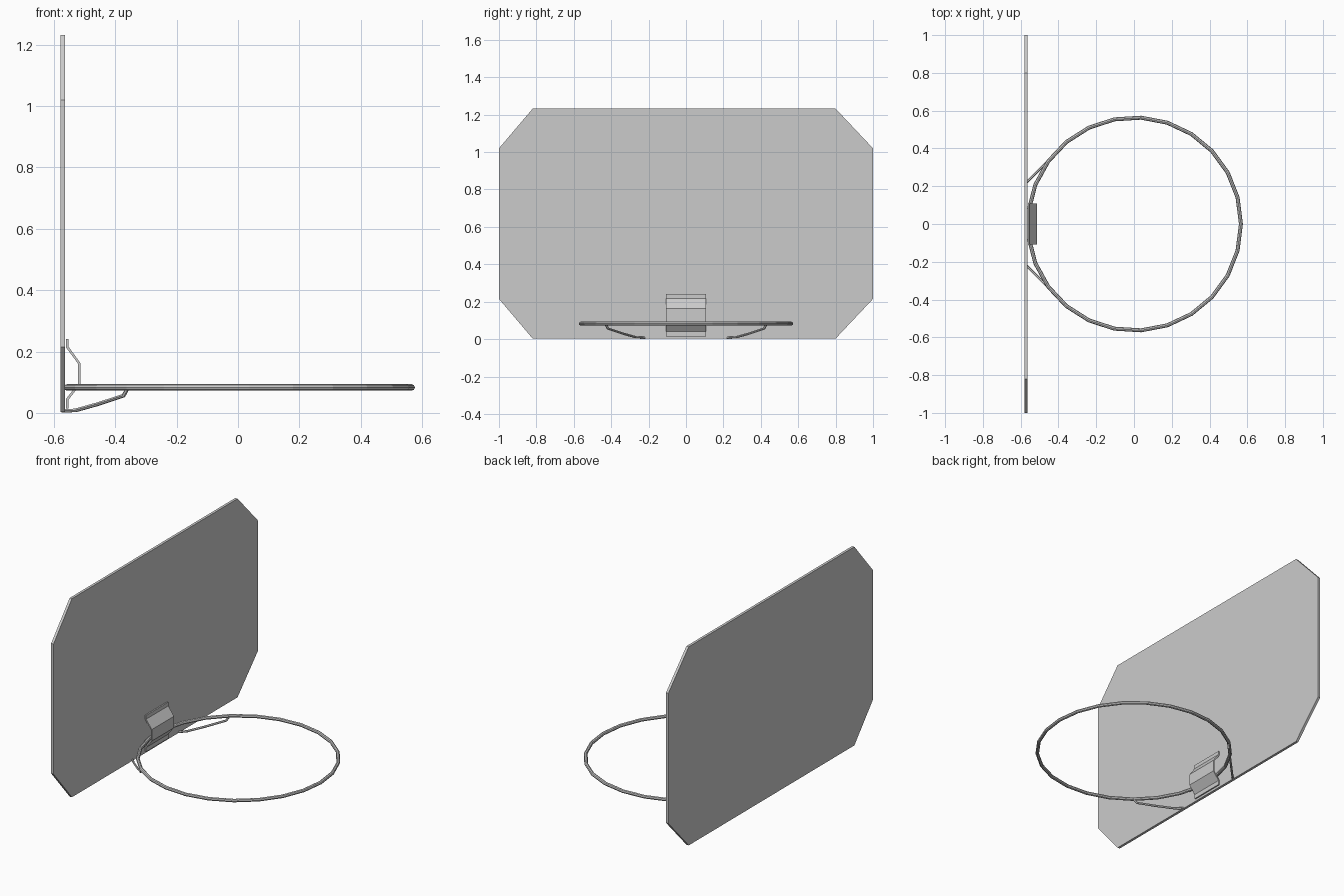
import bpy, bmesh, math

if "Cube" in bpy.data.objects:
    bpy.data.objects.remove(bpy.data.objects["Cube"])


def prism(name, outline, axis_vec, to_3d):
    """Extrude a closed 2D outline along axis_vec."""
    bm = bmesh.new()
    face = bm.faces.new([bm.verts.new(to_3d(a, b)) for a, b in outline])
    ext = bmesh.ops.extrude_face_region(bm, geom=[face])
    moved = [v for v in ext["geom"] if isinstance(v, bmesh.types.BMVert)]
    bmesh.ops.translate(bm, verts=moved, vec=axis_vec)
    bmesh.ops.recalc_face_normals(bm, faces=bm.faces)
    mesh = bpy.data.meshes.new(name)
    bm.to_mesh(mesh)
    bm.free()
    obj = bpy.data.objects.new(name, mesh)
    bpy.context.collection.objects.link(obj)
    return obj


def rod(name, points, radius):
    """Round bar along a bent path."""
    curve = bpy.data.curves.new(name, "CURVE")
    curve.dimensions = "3D"
    curve.bevel_depth = radius
    curve.bevel_resolution = 1
    curve.use_fill_caps = True
    spline = curve.splines.new("POLY")
    spline.points.add(len(points) - 1)
    for p, co in zip(spline.points, points):
        p.co = (*co, 1)
    spline.use_smooth = False
    obj = bpy.data.objects.new(name, curve)
    bpy.context.collection.objects.link(obj)
    return obj


# Backboard with cut corners
board = [(-0.82, 0.003), (0.80, 0.003), (1.0, 0.215), (1.0, 1.02),
         (0.80, 1.232), (-0.82, 1.232), (-1.0, 1.02), (-1.0, 0.215)]
prism("backboard", board, (0.016, 0, 0), lambda y, z: (-0.579, y, z))

# Hoop: 25-sided ring
bpy.ops.mesh.primitive_torus_add(
    major_segments=25, minor_segments=8, major_radius=0.564,
    minor_radius=0.0105, location=(0.002, 0, 0.083))
bpy.context.object.name = "hoop"

# Bent sheet mounting bracket: outer side down, inner side back up
bracket = [(-0.553, 0.24), (-0.553, 0.217), (-0.514, 0.163), (-0.514, 0.092),
           (-0.553, 0.042), (-0.553, 0.015),
           (-0.561, 0.015), (-0.561, 0.045), (-0.521, 0.095), (-0.521, 0.160),
           (-0.561, 0.214), (-0.561, 0.24)]
prism("mounting_bracket", bracket, (0, 0.216, 0), lambda x, z: (x, -0.108, z))

# Support braces running at 45 degrees from board to hoop
path = [(-0.572, 0.007), (-0.530, 0.008), (-0.455, 0.029),
        (-0.373, 0.056), (-0.362, 0.076)]
for side, label in ((1, "left"), (-1, "right")):
    rod(f"support_brace_{label}",
        [(x, side * (x + 0.79), z) for x, z in path], 0.0065)
